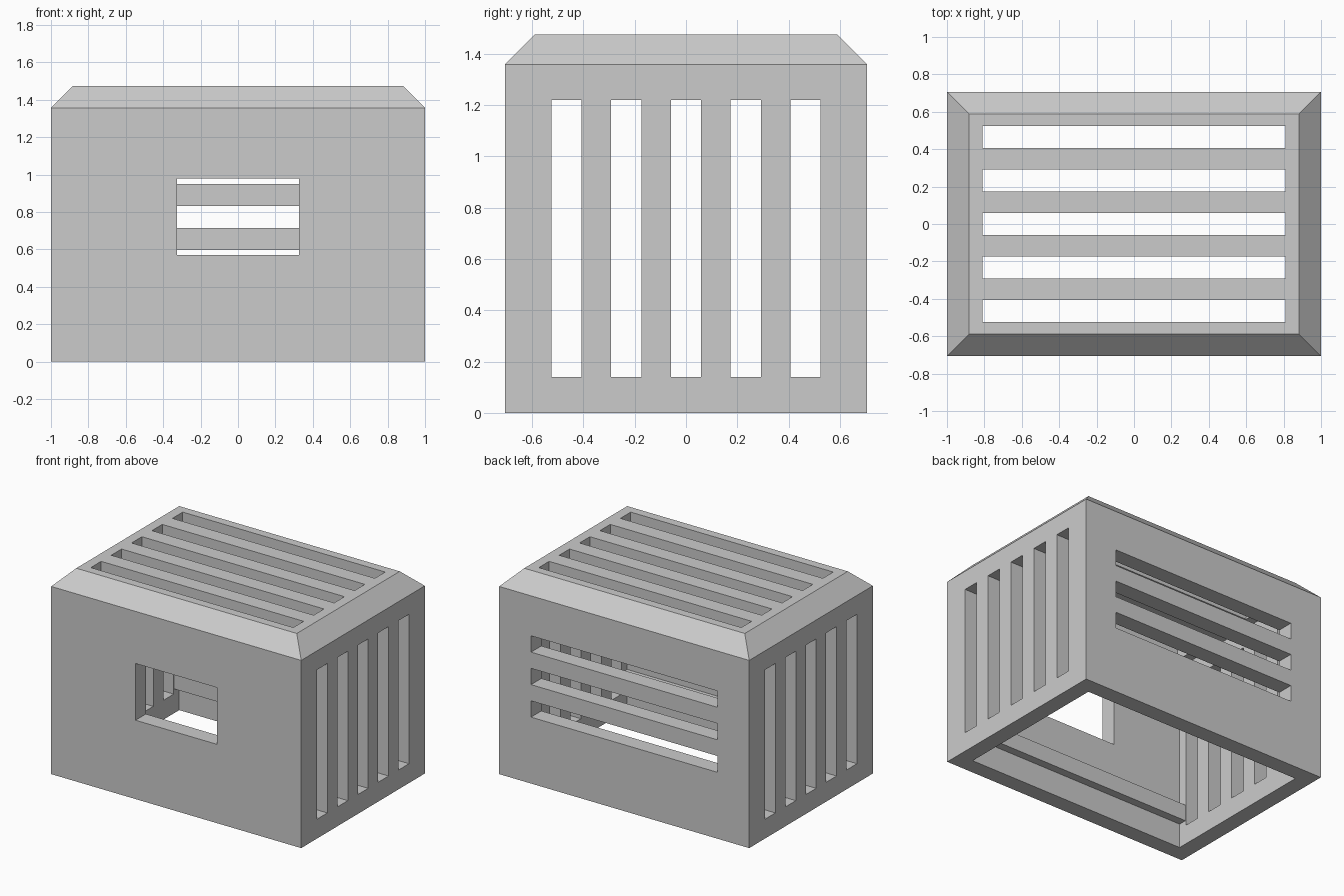
import bpy
import bmesh
from mathutils import Vector

if "Cube" in bpy.data.objects:
    bpy.data.objects.remove(bpy.data.objects["Cube"])

W, D, H = 1.0, 0.706, 1.475      # half width, half depth, height
T = 0.118                        # wall thickness, bevel and slot width
PITCH = 0.233                    # slot spacing

grey = bpy.data.materials.new("plain grey")
grey.use_nodes = True
grey.diffuse_color = (0.6, 0.6, 0.6, 1)
grey.node_tree.nodes["Principled BSDF"].inputs["Base Color"].default_value = (0.6, 0.6, 0.6, 1)


def add_box(bm, low, high):
    """Add an axis-aligned box and return its vertices."""
    low, high = Vector(low), Vector(high)
    verts = bmesh.ops.create_cube(bm, size=1)["verts"]
    for v in verts:
        v.co = (low + high) / 2 + v.co * (high - low)
    return verts


def make_object(name, bm):
    mesh = bpy.data.meshes.new(name)
    bm.to_mesh(mesh)
    bm.free()
    mesh.materials.append(grey)
    obj = bpy.data.objects.new(name, mesh)
    bpy.context.collection.objects.link(obj)
    return obj


def cut(target, cutter):
    """Subtract the cutter, then discard it."""
    cutter.hide_render = True
    mod = target.modifiers.new("cut", "BOOLEAN")
    mod.operation = "DIFFERENCE"
    mod.solver = "EXACT"
    mod.object = cutter
    bpy.context.view_layer.objects.active = target
    bpy.ops.object.modifier_apply(modifier=mod.name)
    bpy.data.objects.remove(cutter)


# Outer body: straight walls with a bevelled lid
bm = bmesh.new()
add_box(bm, (-W, -D, 0), (W, D, H - T))
roof = max(bm.faces, key=lambda f: f.calc_center_median().z)
lid = bmesh.ops.extrude_face_region(bm, geom=[roof])["geom"]
bmesh.ops.delete(bm, geom=[roof], context="FACES_ONLY")
for v in lid:
    if isinstance(v, bmesh.types.BMVert):
        v.co.x *= (W - T) / W
        v.co.y *= (D - T) / D
        v.co.z = H
bmesh.ops.recalc_face_normals(bm, faces=bm.faces)
body = make_object("slatted_house_body", bm)

# Hollow interior, open underneath
bm = bmesh.new()
add_box(bm, (T - W, T - D, -0.2), (W - T, D - T, H - T))
cut(body, make_object("cavity_cutter", bm))

# Slots and the front window
bm = bmesh.new()
for i in range(-2, 3):
    y = i * PITCH
    add_box(bm, (-1.2, y - T / 2, 0.14), (1.2, y + T / 2, 1.22))       # both sides
    add_box(bm, (-0.81, y - T / 2, 1.3), (0.81, y + T / 2, 1.6))       # lid
for i in range(3):
    z = 0.48 + i * 0.235
    add_box(bm, (-0.745, 0.55, z), (0.745, 0.9, z + T))                # back
add_box(bm, (-0.325, -0.9, 0.57), (0.325, -0.55, 0.98))                # window
cut(body, make_object("slot_cutter", bm))

# Rails along the inside of the front and back walls
for name, side in (("front_rail", -1), ("back_rail", 1)):
    ys = sorted((side * 0.529, side * 0.6))
    bm = bmesh.new()
    add_box(bm, (-0.89, ys[0], 0.176), (0.89, ys[1], 0.294))
    make_object(name, bm)
